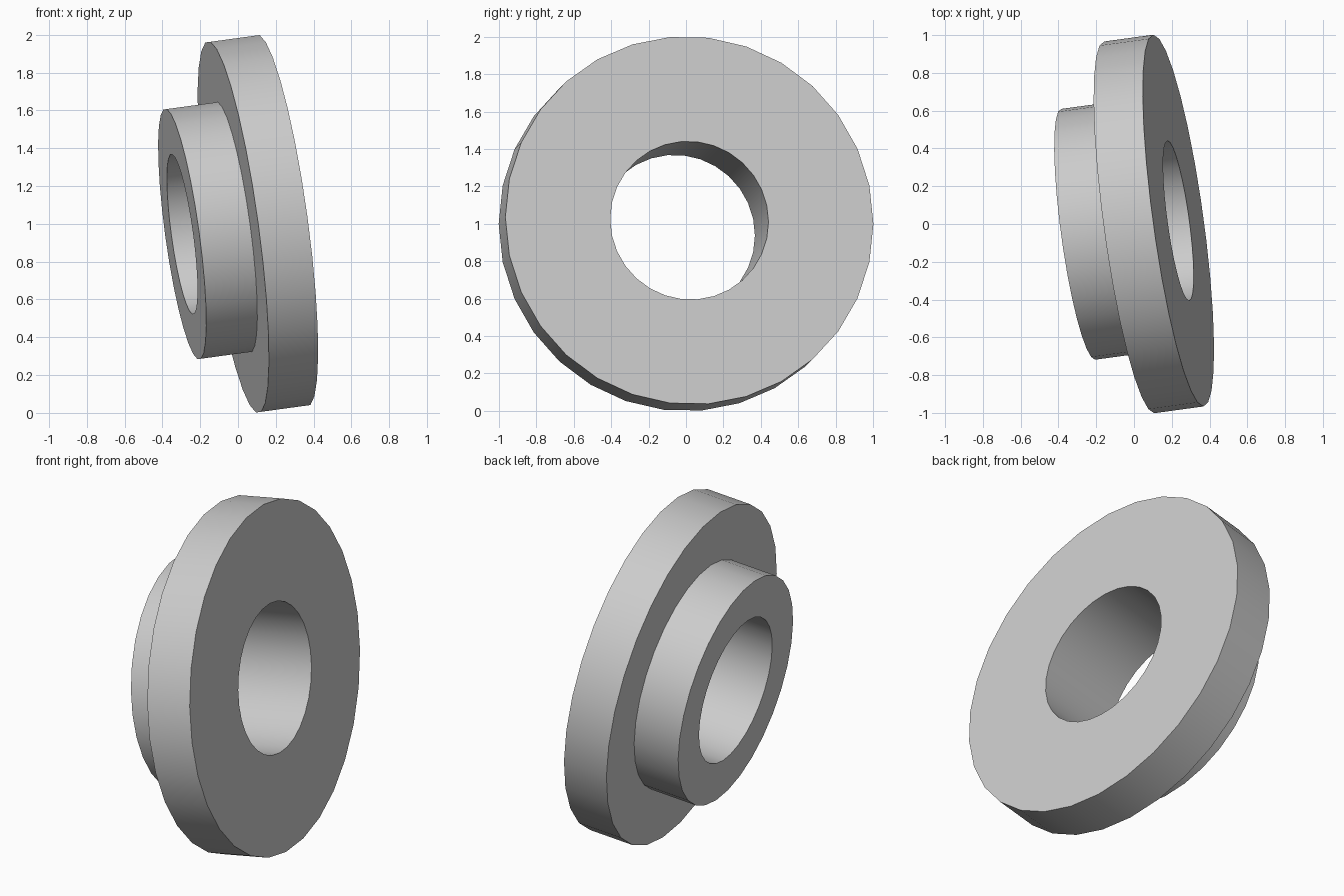
import bpy, bmesh, math
from mathutils import Matrix, Vector

cube = bpy.data.objects.get("Cube")
if cube:
    bpy.data.objects.remove(cube, do_unlink=True)

SIDES = 30
FLANGE_R, HUB_R, BORE_R = 0.993, 0.67, 0.427
FLANGE_T, HUB_T = 0.265, 0.275

# Plain grey metal
grey = bpy.data.materials.new("plain_grey")
grey.use_nodes = True
colour = (0.6, 0.6, 0.6, 1)
grey.diffuse_color = colour
grey.node_tree.nodes["Principled BSDF"].inputs["Base Color"].default_value = colour

# Stepped cross-section (radius, height), spun into one bored solid
length = FLANGE_T + HUB_T
section = [(BORE_R, 0), (FLANGE_R, 0), (FLANGE_R, -FLANGE_T),
           (HUB_R, -FLANGE_T), (HUB_R, -length), (BORE_R, -length)]
bm = bmesh.new()
verts = [bm.verts.new((r, 0, h)) for r, h in section]
edges = [bm.edges.new((v, verts[(i + 1) % len(verts)])) for i, v in enumerate(verts)]
bmesh.ops.spin(bm, geom=verts + edges, cent=(0, 0, 0), axis=(0, 0, 1),
               angle=math.tau, steps=SIDES, use_duplicate=False)
bmesh.ops.remove_doubles(bm, verts=bm.verts, dist=0.0001)

# Tilt the axis slightly back and up from the x direction
axis = Vector((1, 0.137, 0.137)).normalized()
side = Vector((0, 1, 0))
side = (side - axis * side.dot(axis)).normalized()
turn = Matrix((side, axis.cross(side), axis)).transposed().to_4x4()
bm.transform(Matrix.Translation((0.235, 0.018, 1.018)) @ turn)
bmesh.ops.recalc_face_normals(bm, faces=bm.faces)

mesh = bpy.data.meshes.new("flanged_bushing")
bm.to_mesh(mesh)
bm.free()
mesh.materials.append(grey)
bushing = bpy.data.objects.new("flanged_bushing", mesh)
bpy.context.collection.objects.link(bushing)

# Smooth round walls, crisp rims
bpy.ops.object.select_all(action="DESELECT")
bushing.select_set(True)
bpy.context.view_layer.objects.active = bushing
bpy.ops.object.shade_smooth_by_angle(angle=math.radians(30))
